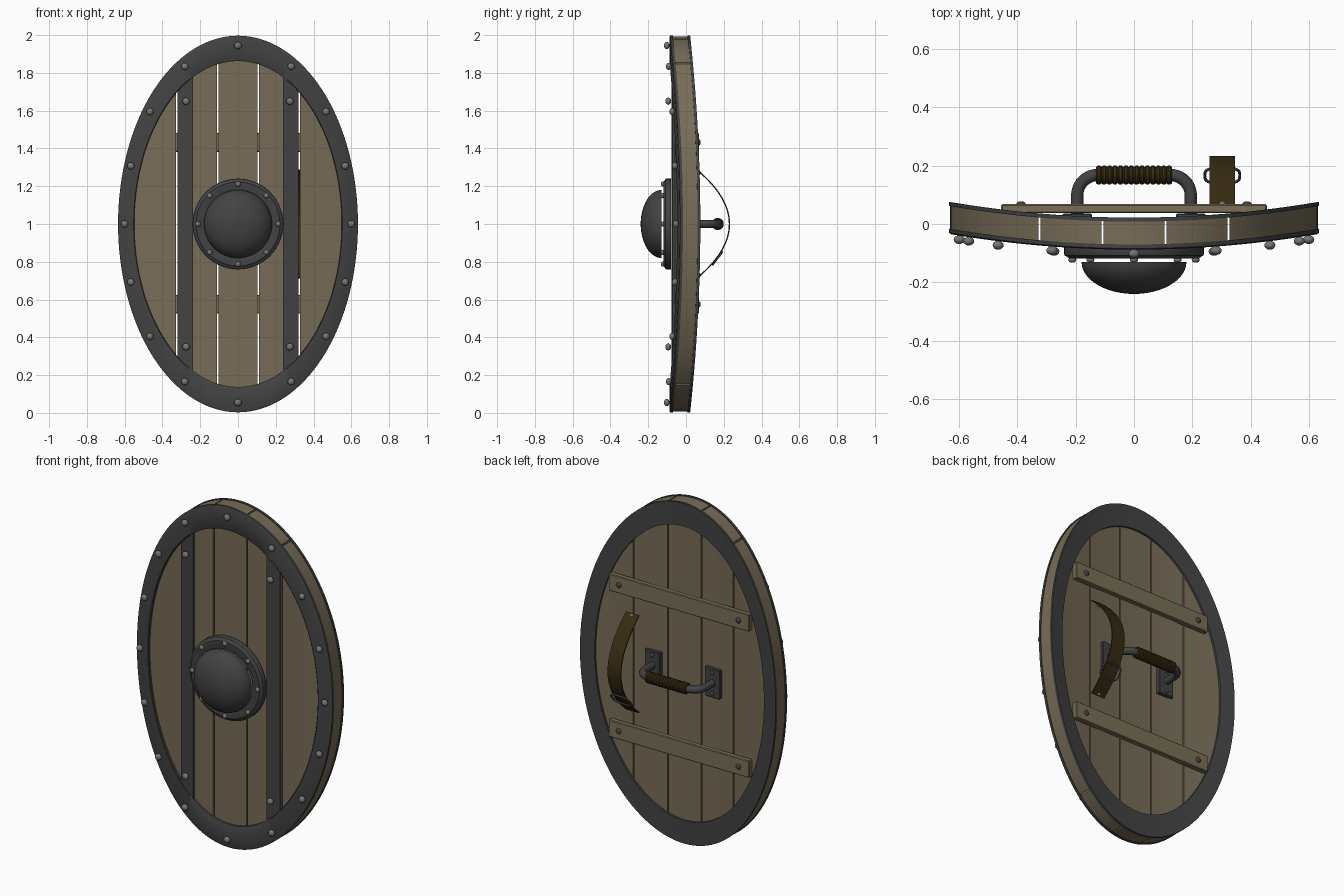
import bpy, bmesh, math
from mathutils import Vector, Matrix

if "Cube" in bpy.data.objects:
    bpy.data.objects.remove(bpy.data.objects["Cube"])

A, B, K = 0.635, 0.997, 0.134      # outline half-width, half-height, sideways bend
CZ = 1.0


def material(name, rgb):
    m = bpy.data.materials.new(name)
    m.diffuse_color = (*rgb, 1)
    m.use_nodes = True
    m.node_tree.nodes["Principled BSDF"].inputs["Base Color"].default_value = m.diffuse_color
    return m


WOOD = material("board wood", (0.185, 0.15, 0.095))
BAR = material("crossbar wood", (0.195, 0.16, 0.095))
IRON = material("dark iron", (0.055, 0.055, 0.056))
STUD = material("stud steel", (0.18, 0.18, 0.17))
LEATHER = material("leather", (0.038, 0.024, 0.006))


def finish(name, bm, mat, angle=35):
    bmesh.ops.remove_doubles(bm, verts=bm.verts, dist=1e-5)
    bmesh.ops.dissolve_degenerate(bm, edges=bm.edges, dist=1e-6)
    bmesh.ops.recalc_face_normals(bm, faces=bm.faces)
    me = bpy.data.meshes.new(name)
    bm.to_mesh(me)
    bm.free()
    me.materials.append(mat)
    me.shade_smooth()
    me.set_sharp_from_angle(angle=math.radians(angle))
    ob = bpy.data.objects.new(name, me)
    bpy.context.collection.objects.link(ob)
    return ob


def lathe(name, prof, mat, a=1.0, b=1.0, cz=CZ, bend=0.0, n=96, closed=True):
    """Sweep (radius, y) profile round the y axis, optionally elliptical and bent."""
    bm = bmesh.new()
    rows = []
    for i in range(n):
        t = 2 * math.pi * i / n
        rows.append([bm.verts.new((a * r * math.cos(t), y + bend * (a * r * math.cos(t)) ** 2,
                                   cz + b * r * math.sin(t))) for r, y in prof])
    m = len(prof)
    for i in range(n):
        p, q = rows[i], rows[(i + 1) % n]
        for j in range(m if closed else m - 1):
            k = (j + 1) % m
            bm.faces.new((p[j], p[k], q[k], q[j]))
    return finish(name, bm, mat)


def bent_slab(name, xs, half_height, y0, y1, mat):
    """Vertical board following the bend, its ends cut by half_height(x)."""
    bm = bmesh.new()
    rows = []
    for x in xs:
        h, o = half_height(x), K * x * x
        rows.append([bm.verts.new((x, y + o, CZ + s * h))
                     for y, s in ((y0, 1), (y1, 1), (y1, -1), (y0, -1))])
    for p, q in zip(rows, rows[1:]):
        for j in range(4):
            bm.faces.new((p[j], p[(j + 1) % 4], q[(j + 1) % 4], q[j]))
    bm.faces.new(rows[0])
    if half_height(xs[-1]) > 1e-3 or half_height(xs[0]) < 1e-3:
        bm.faces.new(rows[-1])
    return finish(name, bm, mat, 30)


def box(name, lo, hi, mat, bevel=0.004):
    bm = bmesh.new()
    bmesh.ops.create_cube(bm, size=1)
    for v in bm.verts:
        v.co = Vector([(l + h) / 2 + c * (h - l) for l, h, c in zip(lo, hi, v.co)])
    bmesh.ops.bevel(bm, geom=bm.edges[:], offset=bevel, segments=1, affect='EDGES')
    return finish(name, bm, mat)


def studs(name, points, r, depth, mat):
    bm = bmesh.new()
    for p in points:
        mx = Matrix.Translation(p) @ Matrix.Diagonal((r, depth, r, 1))
        bmesh.ops.create_uvsphere(bm, u_segments=16, v_segments=10, radius=1, matrix=mx)
    return finish(name, bm, mat, 60)


def tube(name, pts, r, mat, cyclic=False):
    cu = bpy.data.curves.new(name, 'CURVE')
    cu.dimensions = '3D'
    cu.bevel_depth, cu.bevel_resolution, cu.use_fill_caps = r, 4, True
    sp = cu.splines.new('POLY')
    sp.points.add(len(pts) - 1)
    for q, p in zip(sp.points, pts):
        q.co = (*p, 1)
    sp.use_cyclic_u = cyclic
    cu.materials.append(mat)
    ob = bpy.data.objects.new(name, cu)
    bpy.context.collection.objects.link(ob)
    return ob


# five planks cut to the oval
WA, WB = A - 0.004, B - 0.004
oval = lambda x: WB * math.sqrt(max(0.0, 1 - (x / WA) ** 2))
edges = [-0.104, 0.104]
bent_slab("plank_centre", [-0.104 + 0.208 * i / 12 for i in range(13)], oval, -0.072, 0.01, WOOD)
for s, side in ((-1, "left"), (1, "right")):
    bent_slab("plank_inner_" + side, [s * (0.112 + 0.209 * i / 12) for i in range(13)],
              oval, -0.072, 0.01, WOOD)
    t0 = math.acos(0.328 / WA)
    xs = [s * WA * math.cos(t0 * (1 - i / 24)) for i in range(25)]
    bent_slab("plank_outer_" + side, xs, oval, -0.072, 0.01, WOOD)
    # iron strips down the front
    bent_slab("front_strip_" + side, [s * (0.237 + 0.084 * i / 6) for i in range(7)],
              lambda x: 0.8, -0.084, -0.07, IRON)

# iron rims, front and back
lathe("front_rim", [(0.865, -0.07), (0.865, -0.085), (0.87, -0.088), (0.99, -0.088),
                    (1.0, -0.084), (1.0, -0.07)], IRON, A, B, bend=K, n=128)
lathe("back_rim", [(0.865, 0.008), (0.865, 0.022), (1.0, 0.022), (1.0, 0.008)],
      IRON, A, B, bend=K, n=128)

# boss flange and dome
lathe("boss_flange", [(0.175, -0.08), (0.175, -0.115), (0.185, -0.119), (0.222, -0.119),
                      (0.23, -0.112), (0.238, -0.108), (0.24, -0.104), (0.24, -0.08)], IRON)
dome = [(0.0, -0.13)] + [(0.18 * math.cos(t), -0.13 - 0.11 * math.sin(t))
                         for t in [math.pi / 2 * i / 16 for i in range(17)]]
lathe("boss_dome", dome, IRON, closed=False)

# studs on rim, strips, flange and strap
rim_pts = []
for d in (0, 19, 39, 62, 90, 118, 141, 161, 180, 199, 219, 242, 270, 298, 321, 341):
    x = 0.6 * math.cos(math.radians(d))
    rim_pts.append((x, -0.102 + K * x * x, CZ + 0.945 * math.sin(math.radians(d))))
studs("rim_studs", rim_pts, 0.019, 0.015, STUD)
studs("strip_studs", [(sx * 0.275, -0.094, CZ + sz * 0.65) for sx in (-1, 1) for sz in (-1, 1)],
      0.019, 0.015, STUD)
studs("boss_studs", [(0.212 * math.cos(i * math.pi / 4), -0.123, CZ + 0.212 * math.sin(i * math.pi / 4))
                     for i in range(8)], 0.014, 0.01, STUD)

# crossbars on the back
for z, nm in ((1.432, "upper"), (0.575, "lower")):
    box("crossbar_" + nm, (-0.456, 0.037, z - 0.05), (0.456, 0.068, z + 0.05), BAR)
    studs("crossbar_bolts_" + nm, [(x, 0.069, z) for x in (-0.388, 0.388)], 0.016, 0.009, IRON)

# handle: mounting plates, bent rod, wrapped grip
for s, side in ((-1, "left"), (1, "right")):
    box("handle_plate_" + side, (s * 0.195 - 0.05, 0.008, CZ - 0.085),
        (s * 0.195 + 0.05, 0.036, CZ + 0.085), IRON)
    studs("plate_bolts_" + side, [(s * 0.195, 0.037, CZ + d) for d in (-0.06, 0.06)],
          0.012, 0.008, IRON)
R = 0.07
arc = [(0.125 + R * math.cos(t), 0.098 + R * math.sin(t), CZ)
       for t in [math.pi / 2 * i / 10 for i in range(11)]]
half = [(0.195, 0.02, CZ)] + arc
tube("handle_rod", half + [(-x, y, z) for x, y, z in reversed(half)], 0.021, IRON)
grip = [(0.0, -0.13)]
for i in range(14):
    y = -0.13 + 0.26 * i / 14
    w = 0.26 / 14
    grip += [(0.028, y), (0.032, y + w * 0.25), (0.032, y + w * 0.75)]
grip += [(0.028, 0.13), (0.0, 0.13)]
g = lathe("grip_wrap", grip, LEATHER, cz=0, n=24, closed=False)
g.rotation_euler = (0, 0, math.pi / 2)
g.location = (0, 0.168, CZ)

# arched arm strap
SX, H = 0.303, 0.285
arch = lambda u: 0.06 + 0.17 * (1 - u * u)
bm = bmesh.new()
rows = []
for i in range(33):
    u = -1 + i / 16
    nrm = Vector((0, 1, 2 * 0.17 * u / H)).normalized() * 0.0035
    c = Vector((0, arch(u), CZ + H * u))
    rows.append([bm.verts.new(c + nrm * k + Vector((x, 0, 0)))
                 for x, k in ((SX - 0.043, -1), (SX + 0.043, -1), (SX + 0.043, 1), (SX - 0.043, 1))])
for p, q in zip(rows, rows[1:]):
    for j in range(4):
        bm.faces.new((p[j], p[(j + 1) % 4], q[(j + 1) % 4], q[j]))
bm.faces.new(rows[0])
bm.faces.new(rows[-1])
finish("arm_strap", bm, LEATHER)
studs("strap_studs", [(SX, 0.068, CZ + s * 0.272) for s in (-1, 1)], 0.014, 0.01, STUD)

# buckle: rounded loop lying along the strap
u = -0.64
tan = Vector((0, -2 * 0.17 * u / H, 1)).normalized()
mid = Vector((SX, arch(u) + 0.006, CZ + H * u))
sq = lambda v: math.copysign(abs(v) ** 0.6, v)
tube("strap_buckle", [mid + Vector((0.06 * sq(math.cos(t)), 0, 0)) + tan * 0.042 * sq(math.sin(t))
                      for t in [2 * math.pi * i / 32 for i in range(32)]], 0.005, IRON, True)
